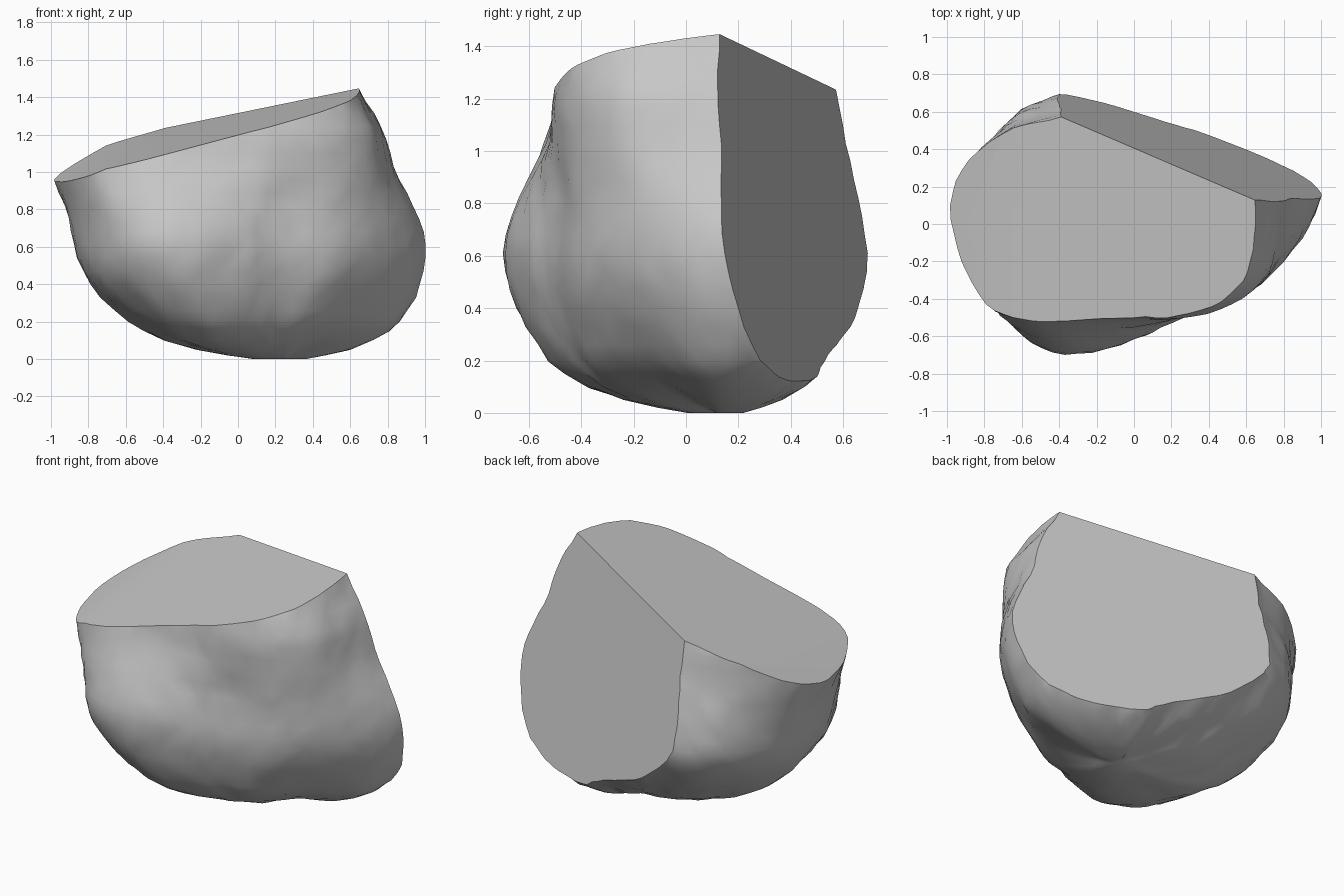
import bpy, bmesh, math
from mathutils import Vector, noise

if "Cube" in bpy.data.objects:
    bpy.data.objects.remove(bpy.data.objects["Cube"])

# Plan outlines, counter-clockwise from the left: widest belly and upper body
BELLY = [(-.88, .1), (-.83, -.2), (-.72, -.45), (-.55, -.63), (-.3, -.7), (0, -.62),
         (.2, -.53), (.53, -.42), (.8, -.2), (.97, .05), (1.02, .3), (.89, .49),
         (.68, .62), (.4, .7), (.1, .75), (-.19, .76), (-.38, .7), (-.6, .61), (-.8, .38)]
UPPER = [(-1.04, .1), (-.98, -.2), (-.82, -.42), (-.6, -.485), (-.35, -.5), (0, -.505),
         (.25, -.505), (.52, -.43), (.71, -.27), (.78, 0), (.79, .25), (.8, .5),
         (.6, .64), (.4, .75), (.1, .78), (-.2, .69), (-.4, .585), (-.64, .51), (-.9, .34)]
# Underside taper: height, scale towards the resting point
TAPER = [(0, .15), (.02, .28), (.05, .43), (.1, .59), (.15, .69), (.2, .76), (.3, .86),
         (.4, .93), (.5, .98), (.6, 1)]
STEPS = 4


def smooth_loop(points):
    """Closed Catmull-Rom curve through the points."""
    p = [Vector(q) for q in points]
    n, out = len(p), []
    for i in range(n):
        a, b, c, d = p[i - 1], p[i], p[(i + 1) % n], p[(i + 2) % n]
        for k in range(STEPS):
            t = k / STEPS
            out.append(.5 * (2 * b + (c - a) * t + (2 * a - 5 * b + 4 * c - d) * t * t
                             + (3 * b - a - 3 * c + d) * t ** 3))
    return out


def taper(z):
    for (z0, s0), (z1, s1) in zip(TAPER, TAPER[1:]):
        if z <= z1:
            return s0 + (s1 - s0) * (z - z0) / (z1 - z0)
    return 1


belly, upper = smooth_loop(BELLY), smooth_loop(UPPER)
crown = Vector((-.4, -.1))


def ring(z):
    if z <= .6:
        # the resting point drifts right as the stone widens
        rest = Vector((.25 + .1 * min(1, z / .2), .13 - .08 * min(1, z / .2)))
        out = []
        for p in belly:
            d = p - rest
            u = d.normalized()
            # underside is narrower towards front right and back left
            out.append(rest + d * taper(z) ** (1 + .7 * max(0, -2 * u.x * u.y)))
        return out
    t = min(1, (z - .6) / .6)
    t = t * t * (3 - 2 * t)
    s = 1 - .5 * max(0, z - 1.2)
    return [crown + (a.lerp(b, t) - crown) * s for a, b in zip(belly, upper)]


# Rounded stone body, lofted from ring to ring
bm = bmesh.new()
heights = [0, .02, .05, .1, .15, .2, .26, .33] + [.4 + .07 * i for i in range(18)]
rows = []
for z in heights:
    row = []
    for p in ring(z):
        v = Vector((p.x, p.y, z))
        out = Vector((p.x, p.y, (z - .7) * .6)).normalized()
        bump = .008 * noise.noise(v * 4) + .012 * noise.noise(v * 11)
        # shallow hollow on the front
        hollow = .03 * math.exp(-((v.x - .3) ** 2 + (v.z - .85) ** 2) / .03) if v.y < 0 else 0
        v += out * (bump * min(1, z / .1) - hollow)
        row.append(bm.verts.new(v))
    rows.append(row)
n = len(belly)
for lo, hi in zip(rows, rows[1:]):
    for i in range(n):
        j = (i + 1) % n
        bm.faces.new((lo[i], lo[j], hi[j], hi[i]))
bm.faces.new(rows[0][::-1])
bm.faces.new(rows[-1])


# Flat split faces: sloping top, its lower left end, and the leaning back
def split(point, normal):
    geom = bm.verts[:] + bm.edges[:] + bm.faces[:]
    cut = bmesh.ops.bisect_plane(bm, geom=geom, plane_co=point, plane_no=normal,
                                 clear_outer=True)["geom_cut"]
    bmesh.ops.contextual_create(bm, geom=[e for e in cut if isinstance(e, bmesh.types.BMEdge)])


split((0, 0, 1.262), (-.26, -.13, 1))
split((-1, .1, .95), (-.48, -.13, 1))
split((0, .655, 0), (.39, 1, .19))
bmesh.ops.remove_doubles(bm, verts=bm.verts[:], dist=.002)
bmesh.ops.triangulate(bm, faces=bm.faces[:])
bmesh.ops.recalc_face_normals(bm, faces=bm.faces[:])

mesh = bpy.data.meshes.new("split_boulder")
bm.to_mesh(mesh)
bm.free()
boulder = bpy.data.objects.new("split_boulder", mesh)
bpy.context.collection.objects.link(boulder)
stone = bpy.data.materials.new("stone_grey")
stone.diffuse_color = (.57, .57, .57, 1)
stone.use_nodes = True
stone.node_tree.nodes["Principled BSDF"].inputs["Base Color"].default_value = stone.diffuse_color
mesh.materials.append(stone)

# Soft stone surface with crisp split edges
bpy.context.view_layer.objects.active = boulder
boulder.select_set(True)
bpy.ops.object.shade_smooth_by_angle(angle=math.radians(32))
